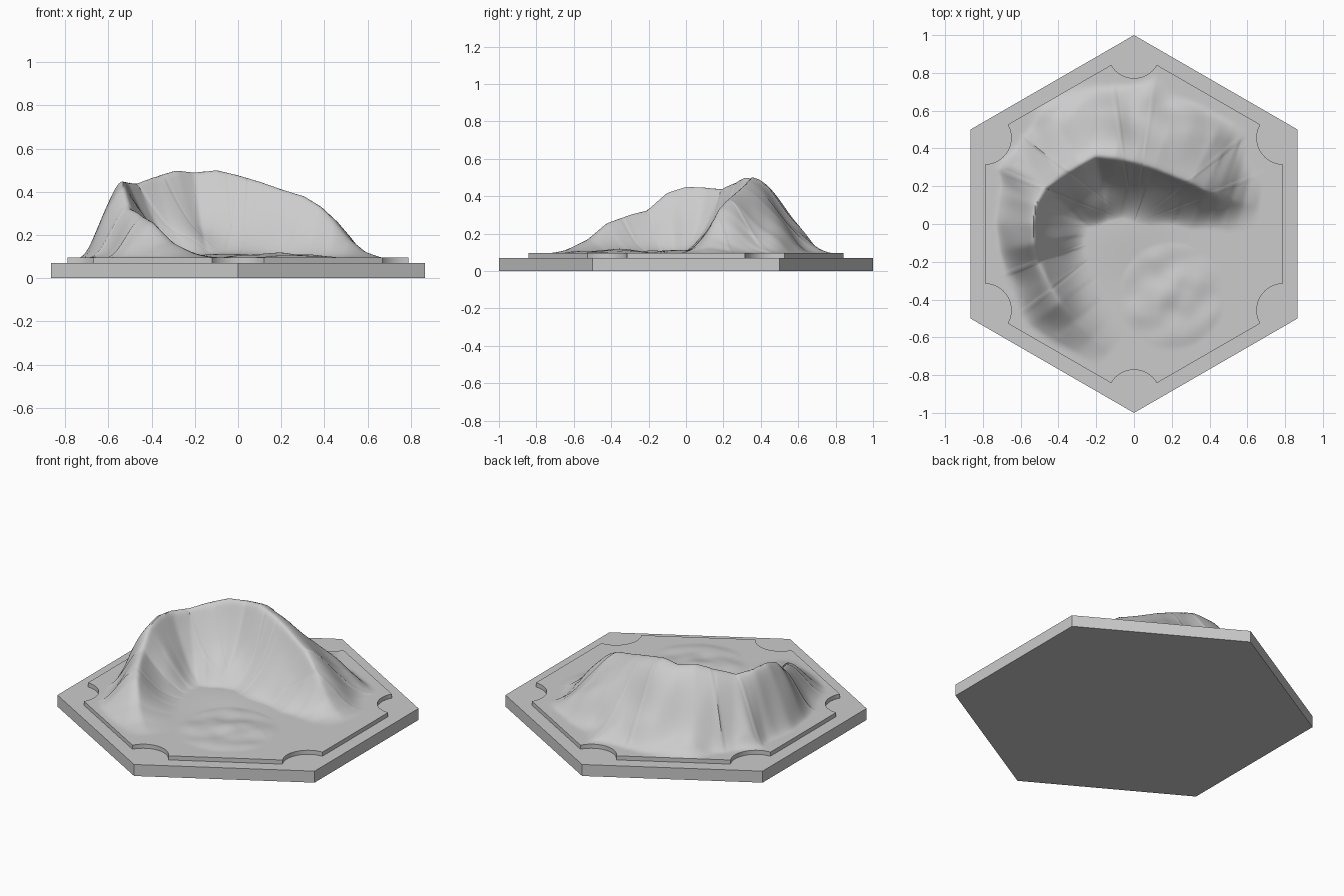
import bpy, bmesh, math
from mathutils import Vector, noise

if "Cube" in bpy.data.objects:
    bpy.data.objects.remove(bpy.data.objects["Cube"])

stone = bpy.data.materials.new("stone grey")
stone.use_nodes = True
GREY = (0.6, 0.6, 0.6, 1)
stone.diffuse_color = GREY
stone.node_tree.nodes["Principled BSDF"].inputs["Base Color"].default_value = GREY

BASE_TOP, TILE_TOP = 0.07, 0.095


def finish(bm, name, angle):
    bmesh.ops.recalc_face_normals(bm, faces=bm.faces)
    mesh = bpy.data.meshes.new(name)
    bm.to_mesh(mesh)
    bm.free()
    mesh.materials.append(stone)
    obj = bpy.data.objects.new(name, mesh)
    bpy.context.collection.objects.link(obj)
    bpy.ops.object.select_all(action="DESELECT")
    obj.select_set(True)
    bpy.context.view_layer.objects.active = obj
    bpy.ops.object.shade_smooth_by_angle(angle=math.radians(angle))


# Hexagonal base slab
bm = bmesh.new()
ring = [Vector((math.sin(k * math.pi / 3), math.cos(k * math.pi / 3), 0)) for k in range(6)]
slab = bm.faces.new([bm.verts.new(p) for p in ring])
top = bmesh.ops.extrude_face_region(bm, geom=[slab])["geom"]
bmesh.ops.translate(bm, vec=(0, 0, BASE_TOP),
                    verts=[g for g in top if isinstance(g, bmesh.types.BMVert)])
finish(bm, "hex_base", 30)

# Ridge crest: x, y, height, outer width, inner width
CREST = [
    (-.14, -.68, 0, .12, .15), (-.22, -.6, .025, .15, .2), (-.31, -.51, .075, .2, .22),
    (-.39, -.41, .165, .22, .23), (-.455, -.3, .205, .21, .25), (-.5, -.2, .235, .2, .27),
    (-.525, -.1, .325, .2, .29), (-.53, 0, .358, .2, .3), (-.515, .1, .355, .22, .3),
    (-.46, .19, .345, .28, .31), (-.38, .25, .375, .35, .32), (-.28, .31, .405, .4, .33),
    (-.2, .355, .395, .41, .34), (-.1, .345, .405, .42, .34), (0, .325, .38, .42, .32),
    (.1, .295, .35, .42, .3), (.2, .255, .315, .42, .27), (.3, .215, .285, .4, .24),
    (.38, .175, .235, .37, .21), (.45, .145, .165, .34, .18), (.51, .125, .09, .3, .16),
    (.58, .11, .03, .25, .14), (.66, .1, 0, .2, .12)]


def ridge(x, y):
    """Height of the crescent ridge, from the closest point on its crest."""
    best = None
    for a, b in zip(CREST, CREST[1:]):
        dx, dy = b[0] - a[0], b[1] - a[1]
        t = ((x - a[0]) * dx + (y - a[1]) * dy) / (dx * dx + dy * dy)
        t = min(1, max(0, t))
        d = math.hypot(x - a[0] - t * dx, y - a[1] - t * dy)
        if best is None or d < best[0]:
            side = dx * (y - a[1]) - dy * (x - a[0])
            best = (d, side, [p + t * (q - p) for p, q in zip(a, b)])
    d, side, (_, _, high, outer, inner) = best
    # Uneven gullies down the flanks
    d *= 1 + 0.22 * noise.noise(Vector((x * 5, y * 5, 1)))
    if side > 0:
        u = min(1, d / outer)
        return high * (1 - u) ** 2 * (1 + 2 * u)
    u = min(1, d / inner)
    return high * (1 - u) ** 1.7


def ground(x, y):
    h = ridge(x, y)
    # Raised floor inside the bowl
    h += 0.018 * math.exp(-((x + .05) ** 2 + y * y) / 0.05)
    # Low rippled mound
    r = math.hypot(x - .2, y + .38) / .28
    if r < 1:
        h += 0.02 * (1 - r * r) * (0.7 + 0.4 * math.sin(24 * (y - 0.5 * x))
                                   + 0.6 * noise.noise(Vector((x * 9, y * 9, 0))))
    return h


# Outline of the tile: hexagon with a round bite out of each corner
BITE, CORNER, ARC, EDGE = 0.14, 0.912, 14, 32
outline = []
for k in range(6):
    turn = k * math.pi / 3
    ends = []
    for i in range(ARC + 1):
        a = math.radians(-60 + 120 * i / ARC)
        px, py = BITE * math.sin(a), CORNER - BITE * math.cos(a)
        ends.append(Vector((px * math.cos(turn) + py * math.sin(turn),
                            py * math.cos(turn) - px * math.sin(turn))))
    outline += ends
    # Straight run to the next corner
    px, py = BITE * math.sin(math.radians(-60)), CORNER - BITE / 2
    nxt = turn + math.pi / 3
    goal = Vector((px * math.cos(nxt) + py * math.sin(nxt),
                   py * math.cos(nxt) - px * math.sin(nxt)))
    outline += [ends[-1].lerp(goal, i / EDGE) for i in range(1, EDGE)]

# Terrain tile: concentric rings raised to the ground height, with a skirt
RINGS = 80
bm = bmesh.new()
centre = bm.verts.new((0, 0, TILE_TOP + ground(0, 0)))
rings = []
for j in range(1, RINGS + 1):
    s = j / RINGS
    fade = min(1, (1 - s) * 12)
    rings.append([bm.verts.new((p.x * s, p.y * s, TILE_TOP + fade * ground(p.x * s, p.y * s)))
                  for p in outline])
inside = [v for r in rings[:-1] for v in r]
rings.append([bm.verts.new((p.x, p.y, BASE_TOP - 0.005)) for p in outline])
n = len(outline)
for i in range(n):
    m = (i + 1) % n
    bm.faces.new((centre, rings[0][i], rings[0][m]))
    for low, high in zip(rings, rings[1:]):
        bm.faces.new((low[i], high[i], high[m], low[m]))
for _ in range(2):
    bmesh.ops.smooth_vert(bm, verts=inside, factor=0.5, use_axis_z=True)
finish(bm, "terrain_tile", 45)
